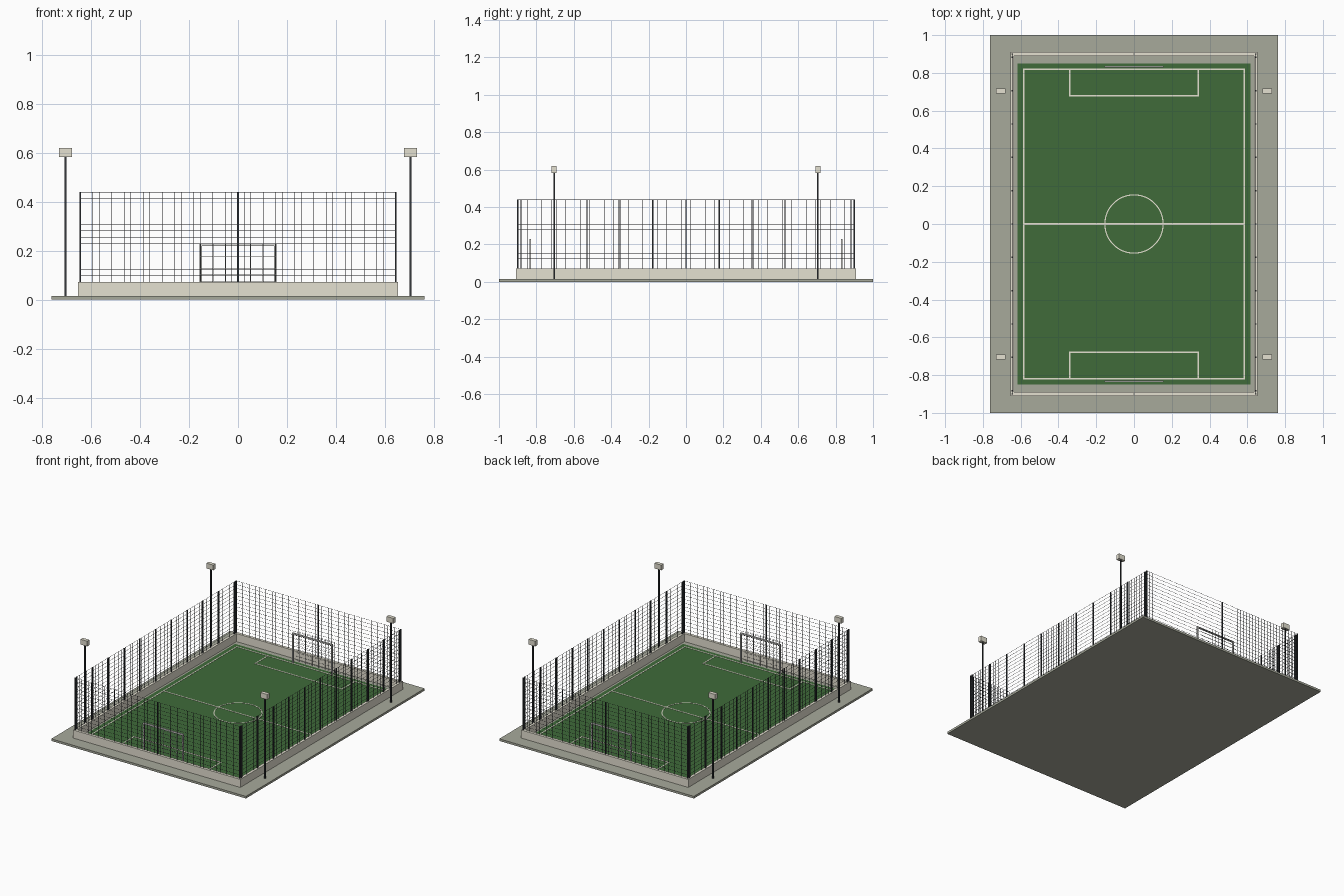
import bpy, bmesh, math
from mathutils import Matrix, Vector

if "Cube" in bpy.data.objects:
    bpy.data.objects.remove(bpy.data.objects["Cube"])


def material(name, rgb):
    m = bpy.data.materials.new(name)
    m.diffuse_color = (*rgb, 1)
    m.use_nodes = True
    m.node_tree.nodes["Principled BSDF"].inputs["Base Color"].default_value = m.diffuse_color
    return m


PAVING = material("grey paving", (0.39, 0.40, 0.33))
CREAM = material("cream", (0.78, 0.75, 0.64))
TURF = material("turf green", (0.050, 0.145, 0.042))
DARK = material("dark steel", (0.035, 0.040, 0.045))
GOAL = material("goal white", (0.72, 0.72, 0.70))


def boxes(name, items, mat):
    """One object out of boxes given as (x0, x1, y0, y1, z0, z1)."""
    bm = bmesh.new()
    for x0, x1, y0, y1, z0, z1 in items:
        mid = Vector(((x0 + x1) / 2, (y0 + y1) / 2, (z0 + z1) / 2))
        size = Matrix.Diagonal((x1 - x0, y1 - y0, z1 - z0, 1))
        bmesh.ops.create_cube(bm, size=1, matrix=Matrix.Translation(mid) @ size)
    return finish(name, bm, mat)


def finish(name, bm, mat):
    me = bpy.data.meshes.new(name)
    bm.to_mesh(me)
    bm.free()
    me.materials.append(mat)
    ob = bpy.data.objects.new(name, me)
    bpy.context.collection.objects.link(ob)
    return ob


def upright(x, y, w, z0, z1):
    return (x - w / 2, x + w / 2, y - w / 2, y + w / 2, z0, z1)


def rails_x(x, y, z, w):
    return (-x, x, y - w / 2, y + w / 2, z - w / 2, z + w / 2)


def rails_y(x, y, z, w):
    return (x - w / 2, x + w / 2, -y, y, z - w / 2, z + w / 2)


BASE, WALL, TOP = 0.015, 0.072, 0.44
FX, FY = 0.645, 0.9          # fence centre lines
SIDES = (-1, 1)

# Paving slab and turf
boxes("paving_slab", [(-0.762, 0.762, -1, 1, 0, BASE)], PAVING)
boxes("turf", [(-0.617, 0.617, -0.85, 0.85, BASE, 0.019)], TURF)

# Low perimeter wall
t = 0.01
boxes("perimeter_wall",
      [(-FX - t, FX + t, s * FY - t, s * FY + t, BASE, WALL) for s in SIDES] +
      [(s * FX - t, s * FX + t, -FY + t, FY - t, BASE, WALL) for s in SIDES], CREAM)

# Fence posts
posts = [upright(sx * FX, sy * FY, 0.007, WALL, TOP) for sx in SIDES for sy in SIDES]
posts += [upright(0, s * FY, 0.007, WALL, TOP) for s in SIDES]
posts += [upright(s * FX, i * 0.1765, 0.007, WALL, TOP) for s in SIDES for i in range(-5, 6)]
boxes("fence_posts", posts, DARK)

# Fence mesh of thin wires
W = 0.0012
wires = []
for s in SIDES:
    for i in range(1, 15):
        z = WALL + (TOP - WALL) * i / 14 - W / 2
        wires += [rails_x(FX, s * FY, z, W), rails_y(s * FX, FY, z, W)]
    wires += [upright(-FX + 2 * FX * i / 50, s * FY, W, WALL, TOP) for i in range(1, 50)]
    wires += [upright(s * FX, -FY + 2 * FY * i / 70, W, WALL, TOP) for i in range(1, 70)]
boxes("fence_wires", wires, DARK)

# Goals: frame in front, thin net at the back
GX, GZ = 0.152, 0.225
for side, label in ((-1, "front"), (1, "back")):
    y, yb = side * 0.832, side * 0.866
    frame = [upright(sx * GX, y, 0.009, 0.019, GZ) for sx in SIDES]
    frame.append(rails_x(GX + 0.0045, y, GZ, 0.009))
    boxes(label + "_goal_frame", frame, GOAL)
    net = [rails_x(GX, yb, 0.025 + 0.0255 * i, W) for i in range(9)]
    net += [upright(-GX + 2 * GX * i / 12, yb, W, BASE, GZ + 0.004) for i in range(13)]
    boxes(label + "_goal_net", net, GOAL)

# Painted pitch lines
L0, L1, LX, LY, h = 0.0185, 0.0205, 0.583, 0.82, 0.004
lines = [(-LX, LX, -h, h, L0, L1)]
for s in SIDES:
    lines.append((-LX - h, LX + h, s * LY - h, s * LY + h, L0, L1))
    lines.append((s * LX - h, s * LX + h, -LY, LY, L0, L1))
    lines.append((-0.34 - h, 0.34 + h, s * 0.678 - h, s * 0.678 + h, L0, L1))
    for sx in SIDES:
        ya, yb = sorted((s * 0.678, s * LY))
        lines.append((sx * 0.34 - h, sx * 0.34 + h, ya, yb, L0, L1))
boxes("pitch_lines", lines, CREAM)

# Centre circle laid from short straight strips
bm = bmesh.new()
N, R = 40, 0.154
for i in range(N):
    turn = Matrix.Rotation(math.tau * i / N, 4, 'Z')
    place = Matrix.Translation((R, 0, (L0 + L1) / 2))
    size = Matrix.Diagonal((0.006, math.tau * R / N, L1 - L0, 1))
    bmesh.ops.create_cube(bm, size=1, matrix=turn @ place @ size)
finish("centre_circle", bm, CREAM)

# Floodlights
P = 0.705
corners = [(sx * P, sy * P) for sx in SIDES for sy in SIDES]
boxes("floodlight_poles", [upright(x, y, 0.009, BASE, 0.59) for x, y in corners], DARK)
boxes("floodlight_lamps",
      [(x - 0.026, x + 0.026, y - 0.013, y + 0.013, 0.583, 0.62) for x, y in corners], CREAM)
